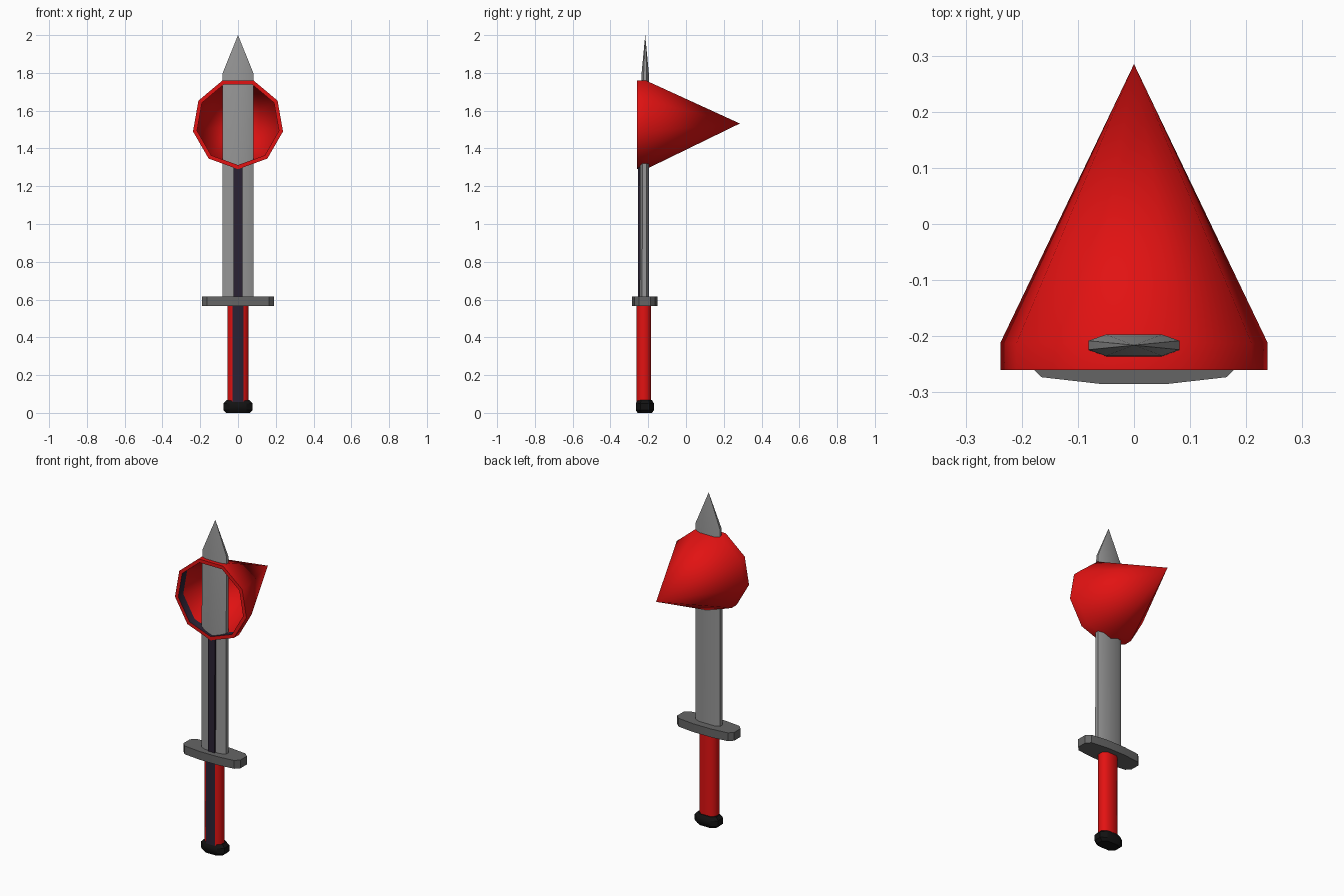
import bpy, bmesh, math

if "Cube" in bpy.data.objects:
    bpy.data.objects.remove(bpy.data.objects["Cube"])


def mat(name, r, g, b):
    m = bpy.data.materials.new(name)
    m.diffuse_color = (r, g, b, 1)
    m.use_nodes = True
    m.node_tree.nodes["Principled BSDF"].inputs["Base Color"].default_value = m.diffuse_color
    return m


RED = mat("red", 0.76, 0.006, 0.006)
STEEL = mat("light grey", 0.30, 0.30, 0.30)
IRON = mat("dark grey", 0.13, 0.13, 0.13)
PURPLE = mat("dark purple", 0.024, 0.016, 0.034)
BLACK = mat("black", 0.006, 0.006, 0.006)


def loft(name, rings, mats, rule=None, smooth=35, caps=True):
    """Skin a list of equal-sized rings; rule(face) picks the material."""
    bm = bmesh.new()
    loops = [[bm.verts.new(p) for p in ring] for ring in rings]
    n = len(loops[0])
    for a, b in zip(loops, loops[1:]):
        for i in range(n):
            j = (i + 1) % n
            bm.faces.new((a[i], a[j], b[j], b[i]))
    if caps:
        bm.faces.new(loops[0])
        bm.faces.new(loops[-1])
    bmesh.ops.remove_doubles(bm, verts=bm.verts, dist=1e-5)
    bmesh.ops.recalc_face_normals(bm, faces=bm.faces)
    bm.normal_update()
    if rule:
        for f in bm.faces:
            f.material_index = rule(f)
    me = bpy.data.meshes.new(name)
    bm.to_mesh(me)
    bm.free()
    for m in mats:
        me.materials.append(m)
    ob = bpy.data.objects.new(name, me)
    bpy.context.collection.objects.link(ob)
    bpy.ops.object.select_all(action='DESELECT')
    ob.select_set(True)
    bpy.context.view_layer.objects.active = ob
    bpy.ops.object.shade_smooth_by_angle(angle=math.radians(smooth))
    return ob


def octagon(z, cy, hx, hy, fx, fy):
    """Chamfered rectangle; fx, fy are the half lengths of the flats."""
    q = [(hx, -fy), (hx, fy), (fx, hy), (-fx, hy),
         (-hx, fy), (-hx, -fy), (-fx, -hy), (fx, -hy)]
    return [(x, cy + y, z) for x, y in q]


# Pommel with bevelled ends
CY = -0.218
loft("pommel", [octagon(0.005, CY, 0.062, 0.038, 0.035, 0.018),
                octagon(0.02, CY, 0.078, 0.048, 0.045, 0.024),
                octagon(0.055, CY, 0.078, 0.048, 0.045, 0.024),
                octagon(0.072, CY, 0.062, 0.038, 0.035, 0.018)], [BLACK])
bpy.data.objects["pommel"].location.z = -0.005

# Grip: octagonal, with a dark front face
loft("grip", [octagon(z, -0.223, 0.055, 0.038, 0.03, 0.018) for z in (0.05, 0.58)],
     [RED, PURPLE], lambda f: int(f.normal.y < -0.95), smooth=60)

# Guard: elongated plate
half = [(0.19, -0.03), (0.19, 0.03), (0.165, 0.055), (0.06, 0.067)]
outline = half + [(-x, y) for x, y in half[:0:-1]]
outline += [(-0.19, -0.03), (-0.165, -0.055), (-0.06, -0.067), (0.06, -0.067), (0.165, -0.055)]
loft("guard", [[(x, y - 0.218, z) for x, y in outline] for z in (0.565, 0.615)], [IRON])

# Blade with a pointed tip
loft("blade", [octagon(0.6, -0.22, 0.082, 0.025, 0.05, 0.012),
               octagon(1.3, -0.22, 0.082, 0.024, 0.05, 0.011),
               octagon(1.8, -0.216, 0.081, 0.019, 0.05, 0.008),
               [(0, -0.216, 2.0)] * 8], [STEEL], smooth=45, caps=False)

# Raised dark strip down the front of the blade
loft("blade_strip", [[(-0.023, y, z), (0.023, y, z), (0.023, -0.235, z), (-0.023, -0.235, z)]
                     for y, z in ((-0.255, 0.6), (-0.254, 1.305))], [PURPLE])


# Hollow nine-sided cone facing backwards, with a short straight rim
def nonagon(r, y):
    return [(r * math.sin(2 * math.pi * i / 9), y, 1.532 - r * math.cos(2 * math.pi * i / 9))
            for i in range(9)]


def cone_rule(f):
    c = f.calc_center_median()
    inward = c.x * f.normal.x + (c.z - 1.532) * f.normal.z < -0.01
    return int(inward and abs(f.normal.y) < 0.1)   # dark inside of the rim


loft("cone", [nonagon(0, 0.285), nonagon(0.242, -0.212), nonagon(0.242, -0.26),
              nonagon(0.22, -0.26), nonagon(0.22, -0.212), nonagon(0, 0.24)],
     [RED, PURPLE], cone_rule, smooth=50, caps=False)
